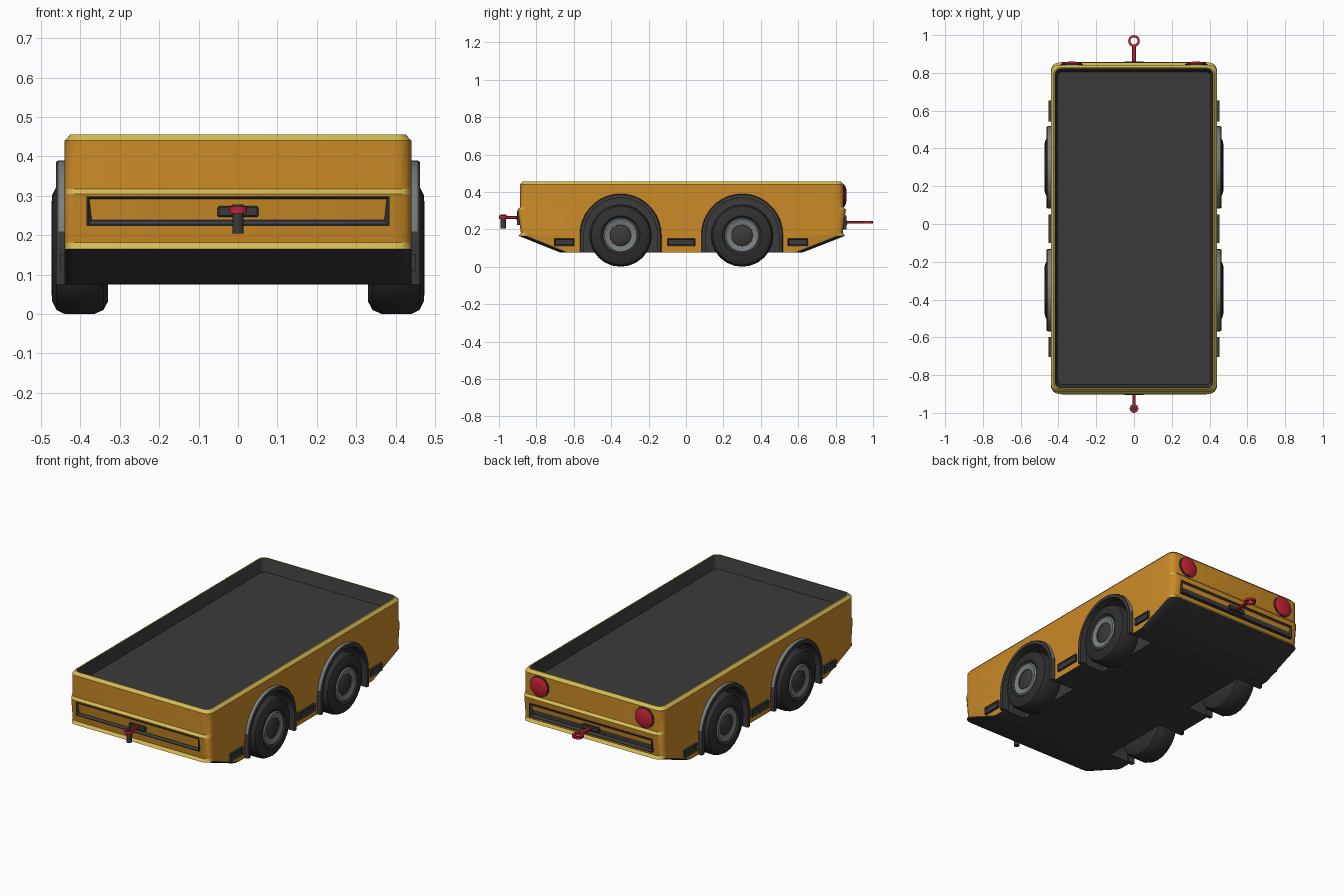
import bpy, bmesh, math
from mathutils import Matrix

if "Cube" in bpy.data.objects:
    bpy.data.objects.remove(bpy.data.objects["Cube"])


def mat(name, r, g, b):
    m = bpy.data.materials.new(name)
    m.diffuse_color = (r, g, b, 1)
    m.use_nodes = True
    m.node_tree.nodes["Principled BSDF"].inputs["Base Color"].default_value = m.diffuse_color
    return m


ORANGE = mat("orange_paint", 0.60, 0.26, 0.02)
YELLOW = mat("yellow_edge", 0.66, 0.50, 0.09)
DARK = mat("dark_grey", 0.043, 0.043, 0.043)
BLACK = mat("tyre_black", 0.028, 0.028, 0.028)
STEEL = mat("steel_grey", 0.19, 0.21, 0.22)
RED = mat("red", 0.55, 0.015, 0.035)

WHEEL_Y = (-0.35, 0.30)
WHEEL_Z = 0.167


def finish(bm, name, mats, angle=35):
    bmesh.ops.recalc_face_normals(bm, faces=bm.faces)
    me = bpy.data.meshes.new(name)
    bm.to_mesh(me)
    bm.free()
    for m in mats:
        me.materials.append(m)
    smooth(me, angle)
    ob = bpy.data.objects.new(name, me)
    bpy.context.collection.objects.link(ob)
    return ob


def smooth(me, angle):
    me.shade_smooth()
    me.set_sharp_from_angle(angle=math.radians(angle))


def loft(bm, rings, closed=False):
    """Bridge rings of points; cap the ends unless closed."""
    vs = [[bm.verts.new(p) for p in r] for r in rings]
    n = len(vs[0])
    for a, b in zip(vs, vs[1:] + (vs[:1] if closed else [])):
        for i in range(n):
            j = (i + 1) % n
            bm.faces.new((a[i], a[j], b[j], b[i]))
    if not closed:
        bm.faces.new(vs[0])
        bm.faces.new(vs[-1])


def round_rect(hx, y0, y1, r, z, seg=4):
    pts = []
    for k, (cx, cy) in enumerate([(hx - r, y1 - r), (r - hx, y1 - r), (r - hx, y0 + r), (hx - r, y0 + r)]):
        for i in range(seg + 1):
            a = math.pi / 2 * (k + i / seg)
            pts.append((cx + r * math.cos(a), cy + r * math.sin(a), z))
    return pts


def lathe_x(name, profile, y, z, side, mats, seg=24):
    """Spin (x, radius) points around an axis along x."""
    bm = bmesh.new()
    loft(bm, [[(side * x, y + r * math.cos(2 * math.pi * i / seg), z + r * math.sin(2 * math.pi * i / seg))
               for i in range(seg)] for x, r in profile])
    return finish(bm, name, mats)


def box(name, x, y, z, m, bevel=0.0):
    bm = bmesh.new()
    bmesh.ops.create_cube(bm, size=1)
    for v in bm.verts:
        for k, (lo, hi) in enumerate((x, y, z)):
            v.co[k] = lo if v.co[k] < 0 else hi
    if bevel:
        bmesh.ops.bevel(bm, geom=bm.edges[:], offset=bevel, segments=1, affect='EDGES')
    return finish(bm, name, [m])


def panel(name, x, y, z, axis, sign, rim, depth):
    """Dark box whose outer face has a sunken, slanted middle."""
    ob = box(name, x, y, z, DARK)
    bm = bmesh.new()
    bm.from_mesh(ob.data)
    f = max(bm.faces, key=lambda f: sign * f.normal[axis])
    bmesh.ops.inset_region(bm, faces=[f], thickness=rim * 0.35)
    bmesh.ops.inset_region(bm, faces=[f], thickness=rim, depth=-depth)
    bm.to_mesh(ob.data)
    bm.free()
    smooth(ob.data, 10)
    return ob


def arch(y, r, bottom, n=18):
    """Wheel arch outline: half circle with straight legs."""
    pts = [(y + r * math.cos(math.pi * i / n), WHEEL_Z + 0.005 + r * math.sin(math.pi * i / n)) for i in range(n + 1)]
    return [(y + r, bottom)] + pts + [(y - r, bottom)]


# body shell with open cargo tray: half width, front y, back y, corner radius, z
levels = [(0.44, -0.67, 0.62, 0.045, 0.075), (0.44, -0.895, 0.85, 0.045, 0.165),
          (0.44, -0.883, 0.838, 0.04, 0.181), (0.44, -0.90, 0.855, 0.045, 0.305),
          (0.44, -0.887, 0.842, 0.04, 0.318), (0.44, -0.887, 0.842, 0.04, 0.44),
          (0.426, -0.873, 0.828, 0.035, 0.456), (0.419, -0.868, 0.822, 0.03, 0.456),
          (0.405, -0.85, 0.805, 0.025, 0.385)]
bm = bmesh.new()
loft(bm, [round_rect(*l) for l in levels])
bmesh.ops.recalc_face_normals(bm, faces=bm.faces)
for f in bm.faces:
    c, n = f.calc_center_median(), f.normal
    zs = [v.co.z for v in f.verts]
    if n.z < -0.3 or min(zs) < 0.4 and max(zs) < 0.46 and n.x * c.x + n.y * c.y < -0.01 or abs(c.z - 0.385) < 0.001:
        f.material_index = 2          # underside and tray
    elif min(zs) > 0.43 or n.z > 0.25:
        f.material_index = 1          # yellow rim and ledges
body = finish(bm, "body_shell", [ORANGE, YELLOW, DARK])

# wheel wells cut from the body
bm = bmesh.new()
for s in (-1, 1):
    for y in WHEEL_Y:
        loft(bm, [[(s * x, py, pz) for py, pz in arch(y, 0.203, -0.1)] for x in (0.30, 0.6)])
for f in bm.faces:
    f.material_index = 2
cutter = finish(bm, "well_cutter", [ORANGE, YELLOW, DARK])
cutter.hide_render = True
mod = body.modifiers.new("wells", 'BOOLEAN')
mod.operation, mod.solver, mod.object = 'DIFFERENCE', 'EXACT', cutter
deps = bpy.context.evaluated_depsgraph_get()
cut = bpy.data.meshes.new_from_object(body.evaluated_get(deps))
body.modifiers.clear()
body.data = cut
smooth(cut, 30)
bpy.data.objects.remove(cutter)

for s, side in ((-1, "left"), (1, "right")):
    for y, end in zip(WHEEL_Y, ("front", "back")):
        tag = f"{end}_{side}"
        # wheel: tyre, rim, hub, axle
        lathe_x("tyre_" + tag, [(0.33, 0.09), (0.33, 0.135), (0.342, 0.157), (0.365, 0.167), (0.44, 0.167),
                                (0.461, 0.157), (0.472, 0.135), (0.474, 0.105), (0.462, 0.09)], y, WHEEL_Z, s, [BLACK])
        lathe_x("rim_" + tag, [(0.44, 0.093), (0.466, 0.093), (0.472, 0.086), (0.465, 0.058), (0.455, 0.055)],
                y, WHEEL_Z, s, [STEEL])
        lathe_x("hub_" + tag, [(0.44, 0.055), (0.463, 0.055), (0.469, 0.045)], y, WHEEL_Z, s, [DARK], 12)
        lathe_x("axle_" + tag, [(0.28, 0.04), (0.34, 0.04)], y, WHEEL_Z, s, [DARK], 12)
        # fender: arched strip with a steel outer edge
        bm = bmesh.new()
        inner, outer = arch(y, 0.196, 0.075), arch(y, 0.218, 0.075)
        mid = arch(y, 0.214, 0.075)
        sections = []
        for (a, b), (c, d), (e, f) in zip(inner, outer, mid):
            sections.append([(s * 0.42, a, b), (s * 0.462, a, b), (s * 0.462, e, f), (s * 0.456, c, d), (s * 0.42, c, d)])
        loft(bm, sections)
        bmesh.ops.recalc_face_normals(bm, faces=bm.faces)
        for f in bm.faces:
            d = f.calc_center_median()
            if f.normal.z > 0.15 and d.z > WHEEL_Z and abs(f.normal.x) < 0.5:
                f.material_index = 1
        finish(bm, "fender_" + tag, [DARK, STEEL])
    # side marker panels
    for k, (y0, y1) in enumerate(((-0.705, -0.597), (-0.10, 0.05), (0.543, 0.653))):
        panel(f"side_panel_{side}_{k}", sorted((s * 0.42, s * 0.452)), (y0, y1), (0.11, 0.152), 0, s, 0.008, 0.006)
    # rear lamp: shallow dome with a dark base ring
    for name, prof, m in (("lamp_base", [(0.83, 0.06), (0.846, 0.06), (0.848, 0.055)], DARK),
                          ("lamp_lens", [(0.84, 0.055), (0.85, 0.054), (0.856, 0.04), (0.859, 0.02)], RED)):
        bm = bmesh.new()
        loft(bm, [[(s * 0.33 + r * math.cos(math.pi * i / 10), y, 0.38 + r * math.sin(math.pi * i / 10))
                   for i in range(20)] for y, r in prof])
        finish(bm, f"{name}_{side}", [m])

# front and back bumper panels with a coupling plate
panel("front_panel", (-0.385, 0.385), (-0.903, -0.86), (0.224, 0.299), 1, -1, 0.014, 0.012)
panel("back_panel", (-0.385, 0.385), (0.815, 0.858), (0.200, 0.275), 1, 1, 0.014, 0.012)
box("front_coupling_plate", (-0.052, 0.052), (-0.906, -0.88), (0.246, 0.274), DARK, 0.004)
box("back_coupling_plate", (-0.052, 0.052), (0.835, 0.861), (0.222, 0.250), DARK, 0.004)


def tow_eye(name, y, z, r_out, r_in, h):
    """Flat ring for towing."""
    bm = bmesh.new()
    loft(bm, [[(r * math.cos(math.pi * i / 10), y + r * math.sin(math.pi * i / 10), z + dz) for i in range(20)]
              for r, dz in ((r_in, -h), (r_out, -h), (r_out, h), (r_in, h))], closed=True)
    finish(bm, name, [RED])


# front hitch with pin, back tow bar with eye
box("front_hitch_bar", (-0.009, 0.009), (-0.96, -0.89), (0.255, 0.271), RED, 0.003)
tow_eye("front_hitch_eye", -0.977, 0.264, 0.023, 0.012, 0.009)
bm = bmesh.new()
bmesh.ops.create_cone(bm, cap_ends=True, segments=16, radius1=0.014, radius2=0.014, depth=0.074,
                      matrix=Matrix.Translation((0, -0.977, 0.241)))
finish(bm, "front_hitch_pin", [DARK])
box("back_tow_bar", (-0.011, 0.011), (0.84, 0.948), (0.230, 0.244), RED, 0.003)
tow_eye("back_tow_eye", 0.969, 0.237, 0.031, 0.019, 0.007)
